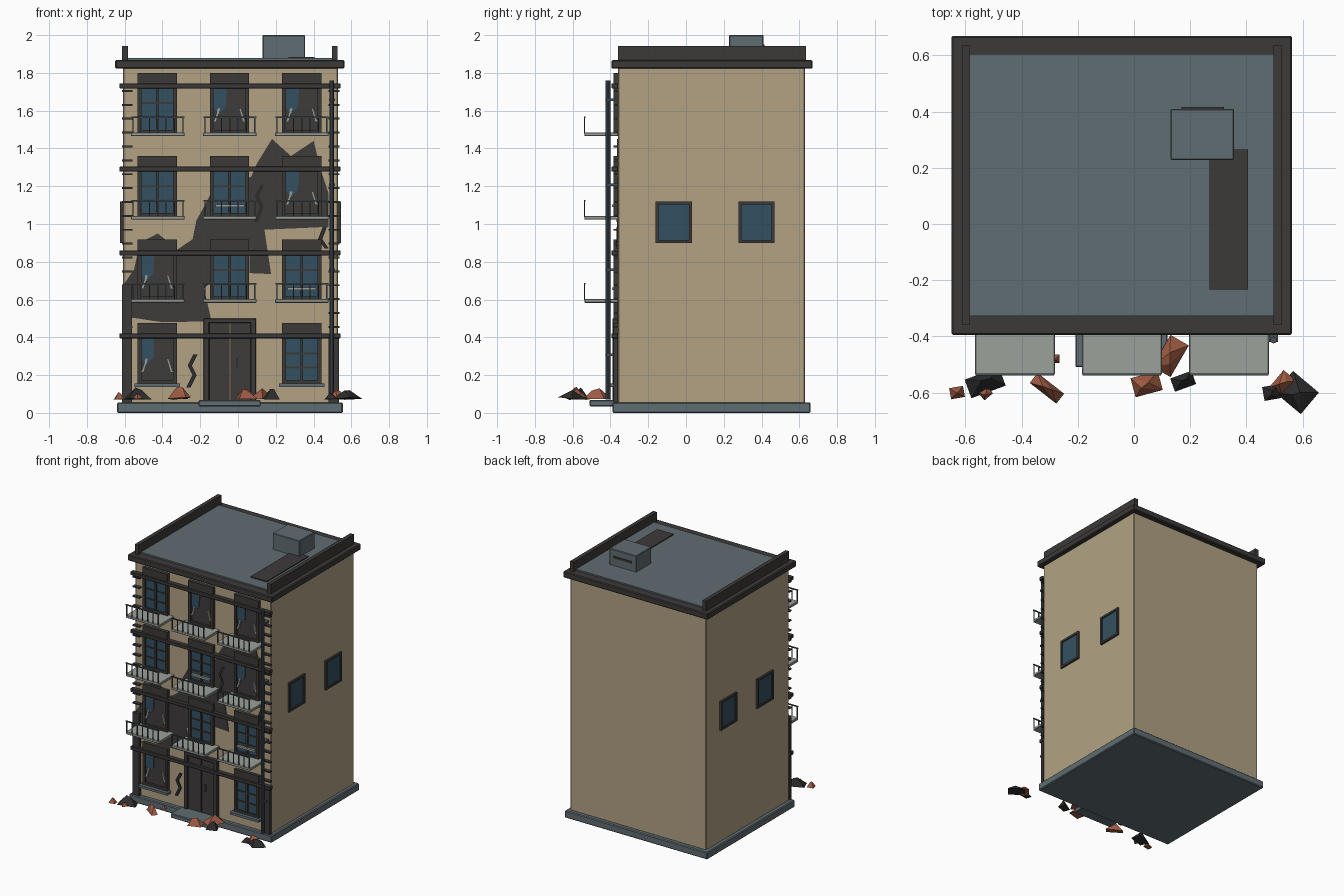
import bpy, bmesh, math, random
from mathutils import Vector, Matrix

if "Cube" in bpy.data.objects:
    bpy.data.objects.remove(bpy.data.objects["Cube"])

random.seed(4)

def material(name, r, g, b):
    m = bpy.data.materials.new(name)
    lin = [((c / 255 + 0.055) / 1.055) ** 2.4 for c in (r, g, b)]
    m.diffuse_color = (*lin, 1)
    m.use_nodes = True
    m.node_tree.nodes["Principled BSDF"].inputs["Base Color"].default_value = m.diffuse_color
    return m

WALL = material("tan plaster", 178, 162, 132)
DARK = material("charcoal", 60, 58, 57)
SOOT = material("soot", 62, 60, 59)
GLASS = material("blue glass", 52, 80, 97)
STONE = material("slate grey", 96, 109, 115)
PALE = material("pale concrete", 156, 161, 154)
BRICK = material("broken brick", 160, 92, 68)
BLACK = material("black rubble", 46, 45, 45)
IRON = material("iron", 72, 82, 88)

def box(bm, x0, x1, y0, y1, z0, z1):
    mat = Matrix.Translation(((x0 + x1) / 2, (y0 + y1) / 2, (z0 + z1) / 2)) @ \
        Matrix.Diagonal((x1 - x0, y1 - y0, z1 - z0, 1))
    bmesh.ops.create_cube(bm, size=1, matrix=mat)

def plate(bm, pts, y0, y1):
    """Flat outline in x and z, extruded from y1 out to y0."""
    face = bm.faces.new([bm.verts.new((x, y1, z)) for x, z in pts])
    out = bmesh.ops.extrude_face_region(bm, geom=[face])["geom"]
    for v in out:
        if isinstance(v, bmesh.types.BMVert):
            v.co.y = y0
    bmesh.ops.triangulate(bm, faces=[f for f in bm.faces if len(f.verts) > 4],
                          ngon_method='EAR_CLIP')

def finish(name, bm, mat, bevel=0):
    bmesh.ops.recalc_face_normals(bm, faces=bm.faces)
    me = bpy.data.meshes.new(name)
    bm.to_mesh(me)
    bm.free()
    me.materials.append(mat)
    ob = bpy.data.objects.new(name, me)
    bpy.context.collection.objects.link(ob)
    if bevel:
        mod = ob.modifiers.new("bevel", 'BEVEL')
        mod.width = bevel
        mod.segments = 1
    return ob

def boxes(name, mat, *dims, bevel=0):
    bm = bmesh.new()
    for d in dims:
        box(bm, *d)
    return finish(name, bm, mat, bevel)

F = -0.36  # front wall plane

# Main masses
boxes("building_body", WALL, (-0.61, 0.53, F, 0.63, 0.05, 1.83), bevel=0.006)
boxes("base_slab", STONE, (-0.64, 0.555, -0.39, 0.66, 0, 0.055), bevel=0.006)
boxes("door_step", STONE, (-0.208, 0.12, -0.51, -0.37, 0.035, 0.068), bevel=0.004)
boxes("cornice", DARK, (-0.65, 0.563, -0.395, 0.67, 1.822, 1.868), bevel=0.006)
boxes("roof_deck", STONE, (-0.585, 0.5, -0.328, 0.606, 1.85, 1.878))
boxes("parapets", DARK, (-0.613, -0.583, F, 0.635, 1.86, 1.942),
      (0.497, 0.527, F, 0.635, 1.86, 1.942))
boxes("roof_patch", DARK, (0.268, 0.405, -0.234, 0.266, 1.875, 1.885))
boxes("roof_vent_box", STONE, (0.13, 0.356, 0.228, 0.41, 1.87, 2.0), bevel=0.004)
boxes("vent_slot", DARK, (0.17, 0.32, 0.405, 0.416, 1.935, 1.95))

# String courses on the front
boxes("string_courses", DARK,
      *[(-0.628, 0.543, -0.395, F, z, z + 0.026) for z in (0.395, 0.834, 1.278, 1.718)],
      bevel=0.003)

# Corner strips and the short corner ticks
ticks = bmesh.new()
for x0, x1 in ((-0.615, -0.558), (0.48, 0.537)):
    for i in range(18):
        z = 0.45 + i * 0.0735
        box(ticks, x0, x1, -0.385, F, z, z + 0.01)
finish("corner_ticks", ticks, DARK)
boxes("corner_strips", DARK, (-0.615, -0.56, -0.385, F, 0.055, 0.68),
      (0.48, 0.535, -0.385, F, 0.055, 0.42))

# Soot stain and cracks
bm = bmesh.new()
plate(bm, [(-.24, .92), (-.22, 1.02), (-.175, 1.1), (-.13, 1.19), (.07, 1.25), (.1, 1.32),
           (.18, 1.45), (.28, 1.36), (.40, 1.44), (.44, 1.28), (.48, 1.16), (.48, .985),
           (.14, .97), (.175, .735), (.06, .74), (.06, .85), (-.18, .66), (-.14, .485),
           (-.4, .48), (-.6, .51), (-.605, .68), (-.55, .76), (-.52, .9), (-.425, .95),
           (-.32, .865)], F - 0.005, F + 0.002)
finish("soot_stain", bm, SOOT)

bm = bmesh.new()
for path in ([(.13, 1.21), (.1, 1.15), (.125, 1.09), (.095, 1.01)],
             [(-.225, .31), (-.255, .25), (-.23, .2), (-.262, .135)],
             [(.46, .985), (.435, .92), (.47, .87)]):
    w = 0.011
    plate(bm, [(x - w, z) for x, z in path] + [(x + w, z) for x, z in reversed(path)],
          F - 0.009, F + 0.001)
finish("wall_cracks", bm, BLACK)

# Front windows: frames, glass, broken panes
COLS = (-0.428, -0.045, 0.338)
ROWS = (0.155, 0.597, 1.04, 1.48)
BROKEN = {(0, 0), (0, 1), (2, 2), (1, 3), (2, 3)}
frames, glass, holes, shards = (bmesh.new() for _ in range(4))
for c, x in enumerate(COLS):
    for r, b in enumerate(ROWS):
        if (c, r) == (1, 0):
            continue
        t = b + 0.24
        box(frames, x - .104, x + .104, -.385, F, t, b + .32)
        box(frames, x - .104, x + .104, -.385, F, b, b + .018)
        for s in (-1, 1):
            box(frames, x + s * .094 - .01, x + s * .094 + .01, -.385, F, b, t)
        if (c, r) in BROKEN:
            box(holes, x - .09, x + .09, -.368, F, b + .01, t)
            plate(glass, [(x - .085, t), (x - .085, b + .14), (x - .06, b + .1),
                          (x - .02, b + .14), (x - .015, t)], -.374, -.367)
            for s in (-1, 1):
                plate(shards, [(x + s * .085, b + .06), (x + s * .07, b + .06),
                               (x + s * .05, b + .13), (x + s * .06, b + .135)], -.38, -.367)
        else:
            box(glass, x - .09, x + .09, -.37, F, b + .01, t)
            box(frames, x - .007, x + .007, -.38, F, b, t)
            for z in (b + .085, b + .16):
                box(frames, x - .09, x + .09, -.377, F, z - .005, z + .005)
finish("window_frames", frames, DARK)
finish("window_glass", glass, GLASS)
finish("broken_openings", holes, SOOT)
finish("glass_shards", shards, PALE)
boxes("window_planks", PALE, (-.12, .035, -.392, -.375, 1.09, 1.104),
      (.262, .412, -.392, -.375, .65, .664))
boxes("ground_sills", STONE, *[(x - .12, x + .12, -.41, F, .137, .155)
                               for x in (COLS[0], COLS[2])])

# Side windows on both walls
for side, wall, s in (("left", -0.61, -1), ("right", 0.53, 1)):
    fr, gl = bmesh.new(), bmesh.new()
    for y in (-0.065, 0.373):
        def slab(bm, d, y0, y1, z0, z1):
            box(bm, *sorted((wall - s * .005, wall + s * d)), y0, y1, z0, z1)
        for e in (-1, 1):
            slab(fr, .014, y + e * .088 - .008, y + e * .088 + .008, .9, 1.12)
            slab(fr, .014, y - .09, y + .09, 1.01 + e * .102 - .008, 1.01 + e * .102 + .008)
        slab(gl, .006, y - .085, y + .085, .91, 1.11)
    finish(side + "_window_frames", fr, DARK)
    finish(side + "_window_glass", gl, GLASS)

# Front door
boxes("door_frame", DARK, (-.182, -.152, -.39, F, .06, .5), (.066, .096, -.39, F, .06, .5),
      (-.182, .096, -.39, F, .475, .5), (-.16, .08, -.385, F, .40, .42), bevel=0.003)
boxes("door_leaves", SOOT, (-.155, -.046, -.375, F, .06, .48), (-.04, .07, -.375, F, .06, .48))
boxes("door_handle", IRON, (-.01, 0, -.39, -.37, .24, .29))

# Balconies with railings
slabs, rails = bmesh.new(), bmesh.new()
for x in (-0.424, -0.043, 0.338):
    for z in (0.583, 1.023, 1.465):
        box(slabs, x - .142, x + .142, -.537, F, z, z + .02)
        box(rails, x - .14, x + .14, -.54, -.533, z + .096, z + .104)
        for i in range(7):
            px = x - .132 + i * .044
            box(rails, px - .003, px + .003, -.54, -.534, z + .015, z + .1)
finish("balcony_slabs", slabs, PALE, 0.003)
finish("balcony_railings", rails, IRON)

# Drainpipe with brackets
bm = bmesh.new()
bmesh.ops.create_cone(bm, cap_ends=True, segments=10, radius1=.012, radius2=.012, depth=1.69,
                      matrix=Matrix.Translation((.497, -.413, .915)))
for z in (.3, .75, 1.2, 1.65):
    box(bm, .481, .513, -.42, F, z, z + .015)
finish("drainpipe", bm, IRON)

# Rubble chunks: x, y, length, width, turn, material
CHUNKS = [(-.63, -.6, .05, .04, 10, BRICK), (-.53, -.565, .13, .07, 20, BLACK),
          (-.53, -.6, .04, .04, 40, BRICK), (-.31, -.585, .12, .045, -38, BRICK),
          (-.28, -.48, .03, .03, 0, BRICK), (.045, -.57, .1, .07, 15, BRICK),
          (.13, -.47, .13, .075, 60, BRICK), (.175, -.56, .08, .05, 20, BLACK),
          (.53, -.57, .08, .06, 50, BRICK), (.49, -.6, .06, .05, 10, BLACK),
          (.58, -.6, .12, .1, -40, BLACK)]
for i, (x, y, l, w, a, mat) in enumerate(CHUNKS):
    bm = bmesh.new()
    h = min(0.07, 0.02 + 0.5 * l)
    for sx in (-1, 1):
        for sy in (-1, 1):
            bm.verts.new((sx * l / 2, sy * w / 2, random.uniform(0, .015)))
    for sx in (-1, 1):
        bm.verts.new((sx * l * random.uniform(.03, .22), w * random.uniform(-.2, .2),
                      h * random.uniform(.7, 1)))
    bmesh.ops.convex_hull(bm, input=bm.verts)
    bm.transform(Matrix.Translation((x, y, .068)) @ Matrix.Rotation(math.radians(a), 4, 'Z'))
    finish("rubble_%02d" % i, bm, mat)
